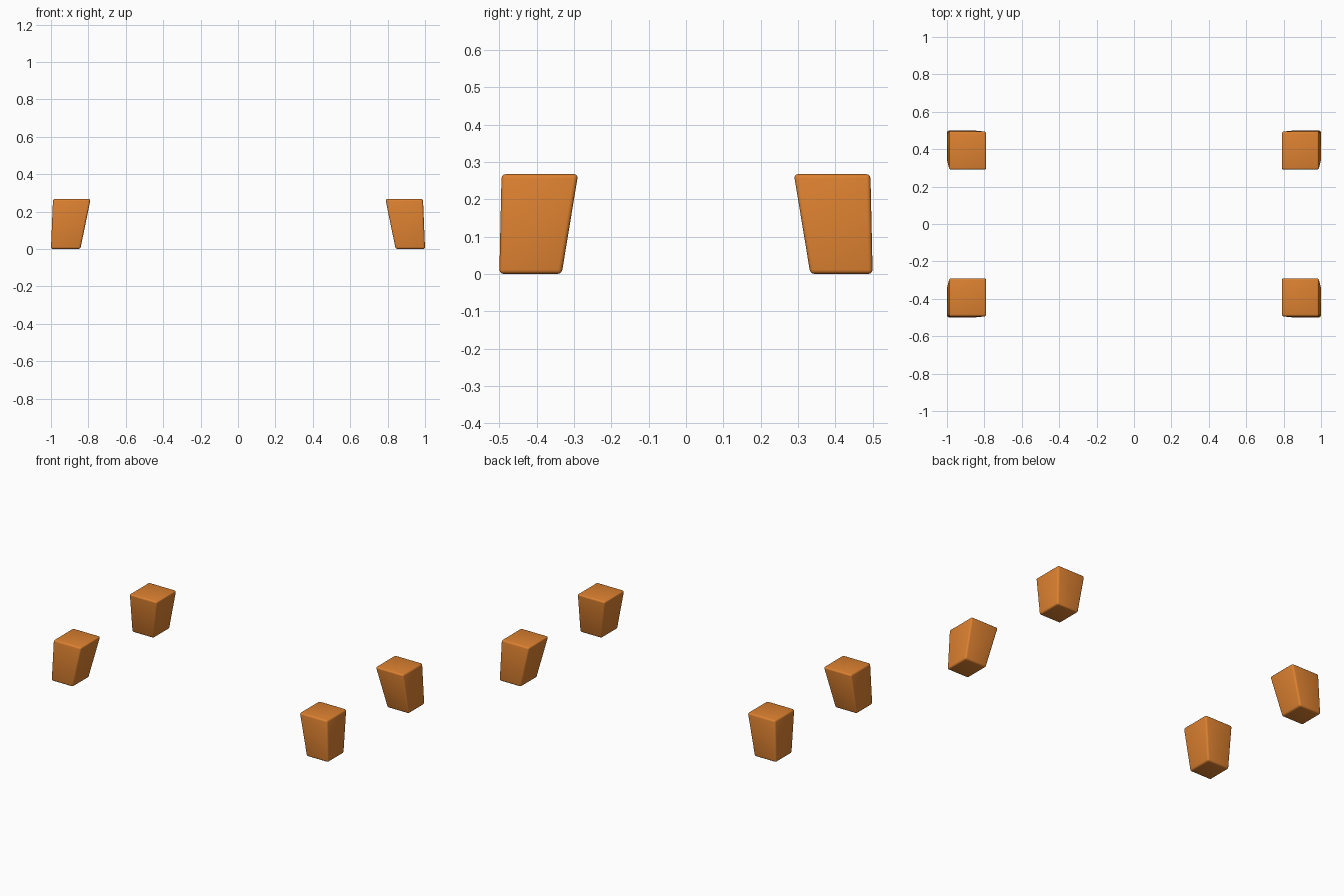
import bpy, bmesh

if "Cube" in bpy.data.objects:
    bpy.data.objects.remove(bpy.data.objects["Cube"])

H = 0.267
wood = bpy.data.materials.new("orange_wood")
wood.diffuse_color = (0.72, 0.22, 0.03, 1)
wood.use_nodes = True
wood.node_tree.nodes["Principled BSDF"].inputs["Base Color"].default_value = wood.diffuse_color

# (outer x, inner x, outer y, inner y) of the leg at floor and at top
FLOOR = (1.0, 0.843, 0.5, 0.333)
TOP = (0.989, 0.788, 0.494, 0.289)


def leg(name, sx, sy):
    """Splayed, tapered block with softly rounded edges."""
    bm = bmesh.new()
    bmesh.ops.create_cube(bm, size=2)
    for v in bm.verts:
        xo, xi, yo, yi = TOP if v.co.z > 0 else FLOOR
        v.co = (sx * (xo if v.co.x > 0 else xi),
                sy * (yo if v.co.y > 0 else yi),
                H if v.co.z > 0 else 0)
    bmesh.ops.recalc_face_normals(bm, faces=bm.faces)
    bmesh.ops.bevel(bm, geom=bm.edges[:], offset=0.011, segments=3,
                    profile=0.5, affect='EDGES')
    me = bpy.data.meshes.new(name)
    bm.to_mesh(me)
    bm.free()
    ob = bpy.data.objects.new(name, me)
    bpy.context.collection.objects.link(ob)
    me.materials.append(wood)
    me.shade_smooth()


# Four legs, mirrored to each corner
for side, sx in (("left", -1), ("right", 1)):
    for end, sy in (("front", -1), ("back", 1)):
        leg(f"{end}_{side}_leg", sx, sy)
